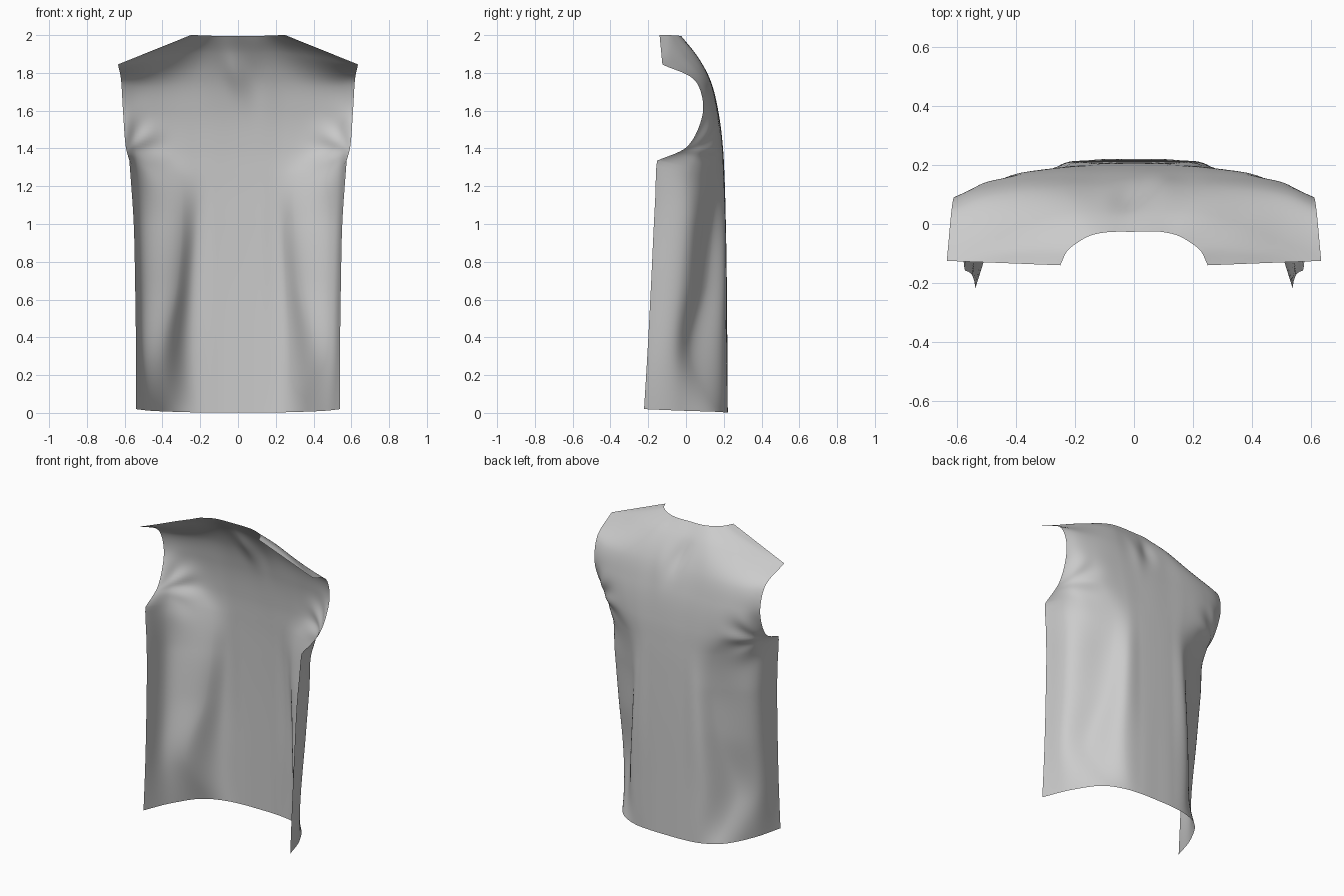
import bpy, bmesh, math
from mathutils import Vector

if "Cube" in bpy.data.objects:
    bpy.data.objects.remove(bpy.data.objects["Cube"])

# Half cross-sections (near centre -> outer edge), hem up to the ribs, with the long pleat
BODY = [
    [(.12, .219, .003), (.23, .204, .003), (.345, .153, .006), (.472, -.03, .012), (.54, -.222, .02)],
    [(.12, .217, .3), (.25, .199, .3), (.39, .035, .3), (.50, -.058, .3), (.54, -.205, .3)],
    [(.12, .214, .7), (.24, .204, .7), (.322, .11, .7), (.512, -.022, .7), (.545, -.184, .7)],
    [(.12, .209, 1.0), (.22, .203, 1.0), (.30, .14, 1.0), (.52, .005, 1.0), (.552, -.17, 1.0)],
]
# Underarm up to the shoulder seam and neckline
YOKE = [
    [(.12, .202, 1.25), (.21, .197, 1.25), (.32, .164, 1.26), (.53, .03, 1.29), (.575, -.152, 1.335)],
    [(.12, .194, 1.4), (.24, .191, 1.4), (.40, .165, 1.4), (.54, .085, 1.41), (.595, .012, 1.415)],
    [(.12, .166, 1.61), (.26, .167, 1.6), (.44, .15, 1.6), (.545, .122, 1.6), (.609, .092, 1.6)],
    [(.12, .12, 1.77), (.25, .127, 1.76), (.43, .115, 1.74), (.54, .09, 1.74), (.618, .055, 1.75)],
    [(.1, .048, 1.902), (.2, .043, 1.907), (.37, .0, 1.887), (.51, -.06, 1.863), (.635, -.125, 1.845)],
    [(.1, -.028, 1.995), (.15, -.04, 1.997), (.19, -.062, 1.998), (.225, -.09, 2), (.25, -.14, 2)],
]
SECTIONS = [[(0, s[0][1] + .002, s[0][2])] + s for s in BODY + YOKE]
CORNERS = {4, 8}          # underarm and shoulder tip are sharp on the edge
ROW_STEPS, COL_STEPS = 12, 10


def spline(pts, steps, corners=()):
    """Catmull-Rom through pts, with one-sided tangents at ends and corners."""
    out = []
    for i in range(len(pts) - 1):
        a, b = pts[i], pts[i + 1]
        chord = b - a
        la = chord.length

        def tangent(j):
            if j in corners or j == 0 or j == len(pts) - 1:
                return chord
            d0, d1 = pts[j] - pts[j - 1], pts[j + 1] - pts[j]
            l0, l1 = d0.length, d1.length
            return (d0 / l0 * l1 + d1 / l1 * l0) / (l0 + l1) * la

        ta, tb = tangent(i), tangent(i + 1)
        for s in range(steps):
            t = s / steps
            out.append(a * (2*t**3 - 3*t**2 + 1) + ta * (t**3 - 2*t**2 + t)
                       + b * (3*t**2 - 2*t**3) + tb * (t**3 - t**2))
    out.append(pts[-1].copy())
    return out


def bump(d, w):
    return math.exp(-(d / w) ** 2)


def folds(p):
    """Soft cloth folds, as a depth offset in y."""
    x, z = p.x, p.z
    ax = abs(x)
    # diagonal wrinkles running in and up from the underarm
    r = math.hypot(ax - .6, z - 1.38)
    ang = math.atan2(z - 1.38, .6 - ax)
    d = .006 * math.sin(ang * 7 + .5) * bump(r - .14, .08)
    # crumple under the neckline
    d -= .022 * bump(x + .03 - (1.85 - z) * .25, .055) * bump(z - 1.81, .11)
    d += .006 * bump(x - .1, .05) * bump(z - 1.75, .15)
    return d


# Loft: splines run up each control column, then across each row
last = len(SECTIONS[0]) - 1
columns = [spline([Vector(s[c]) for s in SECTIONS], ROW_STEPS,
                  CORNERS if c == last else ()) for c in range(last + 1)]
bm = bmesh.new()
rows = []
for r in range(len(columns[0])):
    half = [col[r] for col in columns]
    full = [Vector((-p.x, p.y, p.z)) for p in half[:0:-1]] + half
    row = []
    for p in spline(full, COL_STEPS):
        p.y = min(p.y + folds(p), .224)
        row.append(bm.verts.new(p))
    rows.append(row)
for lo, hi in zip(rows, rows[1:]):
    for k in range(len(lo) - 1):
        bm.faces.new((lo[k + 1], lo[k], hi[k], hi[k + 1]))

# Sleeveless back panel of the garment
mesh = bpy.data.meshes.new("garment_back_panel")
bm.to_mesh(mesh)
bm.free()
panel = bpy.data.objects.new("garment_back_panel", mesh)
bpy.context.collection.objects.link(panel)
for poly in mesh.polygons:
    poly.use_smooth = True
